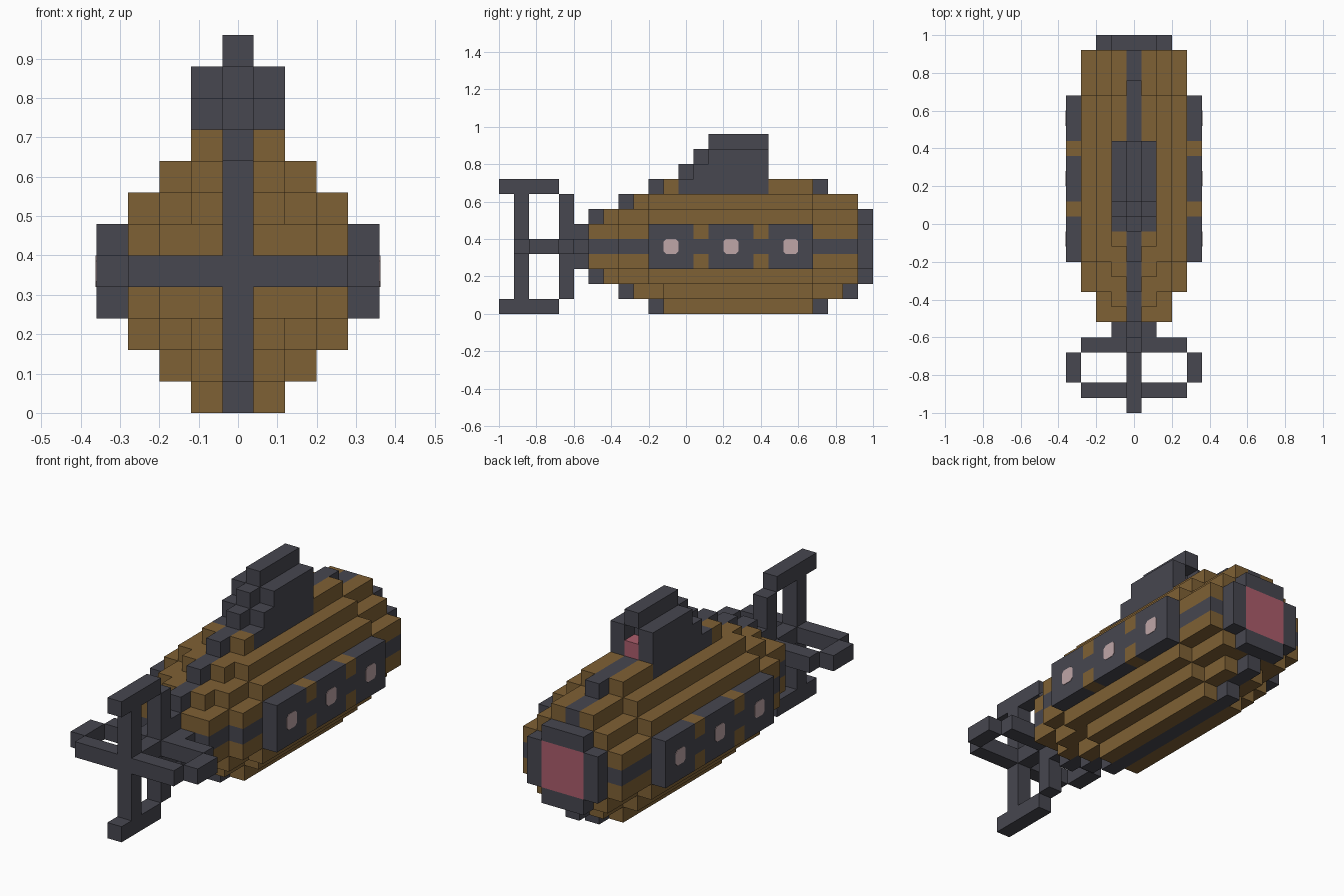
import bpy, bmesh
from mathutils import Matrix

cube = bpy.data.objects.get("Cube")
if cube:
    bpy.data.objects.remove(cube, do_unlink=True)

U = 0.08  # block size


def material(name, rgb):
    m = bpy.data.materials.new(name)
    m.use_nodes = True
    col = (*rgb, 1)
    m.diffuse_color = col
    bsdf = m.node_tree.nodes["Principled BSDF"]
    bsdf.inputs["Base Color"].default_value = col
    bsdf.inputs["Roughness"].default_value = 0.9
    return m


BROWN = material("ochre_brown", (0.212, 0.119, 0.035))
DARK = material("dark_slate", (0.063, 0.063, 0.080))
PINK = material("rose_glass", (0.41, 0.11, 0.15))
PALE = material("pale_porthole", (0.52, 0.38, 0.39))


def finish(name, bm, mat):
    me = bpy.data.meshes.new(name)
    bm.to_mesh(me)
    bm.free()
    me.materials.append(mat)
    ob = bpy.data.objects.new(name, me)
    bpy.context.collection.objects.link(ob)
    return ob


def blocks(name, mat, boxes):
    """Each box is (column first, last), (y start, end), (z start, end) in blocks.
    Columns above zero are repeated on the other side."""
    bm = bmesh.new()
    for (i0, i1), (j0, j1), (k0, k1) in boxes:
        spans = [(i0 - 0.5, i1 + 0.5)]
        if i0 > 0:
            spans.append((-i1 - 0.5, -i0 + 0.5))
        for a, b in spans:
            size = ((b - a) * U, (j1 - j0) * U, (k1 - k0) * U)
            mid = ((a + b) / 2 * U, (j0 + j1) / 2 * U - 1, (k0 + k1) / 2 * U)
            bmesh.ops.create_cube(bm, size=1, matrix=Matrix.LocRotScale(mid, None, size))
    return finish(name, bm, mat)


# Hull planks: level -> (start, end) along y for columns 0, 1, 2, 3
BELLY = [(6, 24), (7, 24), (8, 24), (10, 21)]
WAIST = [(5, 24), (6, 24), (6, 24), (8, 24)]
HULL = {
    0: [(10, 22), (11, 21)],
    1: [(8, 24), (9, 23), (11, 21)],
    2: BELLY,
    3: WAIST,
    4: [(5, 24), (5, 24), (6, 24), (8, 24)],
    5: WAIST,
    6: BELLY,
    7: [(8, 24), (9, 24), (10, 21)],
    8: [(10, 22)],
}
planks, trim = [], []
for k, row in HULL.items():
    for i, span in enumerate(row):
        (trim if i == 0 or k == 4 else planks).append(((i, i), span, (k, k + 1)))
# Roof planks in front of and behind the tower
planks += [((1, 1), (11, 12), (8, 9)), ((1, 1), (18, 21), (8, 9))]
blocks("hull_planks", BROWN, planks)
blocks("hull_trim", DARK, trim)

# End window with its frame
blocks("end_window_frame", DARK, [
    ((-1, 1), (24, 25), (2, 3)),
    ((-1, 1), (24, 25), (6, 7)),
    ((2, 2), (24, 25), (3, 6)),
])
blocks("end_window", PINK, [((-1, 1), (24, 25), (3, 6))])

# Stepped tower with an open hatch at the back
blocks("tower", DARK, [
    ((1, 1), (12, 18), (8, 9)),
    ((1, 1), (13, 18), (9, 10)),
    ((1, 1), (14, 18), (10, 11)),
    ((0, 0), (12, 17), (9, 10)),
    ((0, 0), (13, 17), (10, 11)),
    ((0, 0), (14, 18), (11, 12)),
])
blocks("tower_window", PINK, [((0, 0), (17, 18), (9, 10))])

# Side panels with brown notches
panel, notches = [((4, 4), (10, 21), (4, 5))], []
for k in (3, 5):
    for a, b in ((10, 13), (14, 17), (18, 21)):
        panel.append(((4, 4), (a, b), (k, k + 1)))
    for j in (13, 17):
        notches.append(((4, 4), (j, j + 1), (k, k + 1)))
blocks("side_panels", DARK, panel)
blocks("panel_notches", BROWN, notches)

# Portholes: thin plates with clipped corners
bm = bmesh.new()
h, c = U / 2, U / 2 - 0.014
outline = [(h, -c), (h, c), (c, h), (-c, h), (-h, c), (-h, -c), (-c, -h), (c, -h)]
for side in (1, -1):
    for j in (11, 15, 19):
        y0, z0 = (j + 0.5) * U - 1, 4.5 * U
        f = bm.faces.new([bm.verts.new((side * 0.358, y0 + y, z0 + z)) for y, z in outline])
        out = bmesh.ops.extrude_face_region(bm, geom=[f])["geom"]
        for v in out:
            if isinstance(v, bmesh.types.BMVert):
                v.co.x += side * 0.004
bmesh.ops.recalc_face_normals(bm, faces=bm.faces)
finish("portholes", bm, PALE)

# Tail: axle, two crosses and the fin tips joining them
blocks("tail_axle", DARK, [((0, 0), (2, 4), (4, 5))])
cross = []
for j in (1, 4):
    cross += [((0, 0), (j, j + 1), (1, 8)), ((1, 3), (j, j + 1), (4, 5))]
blocks("tail_crosses", DARK, cross)
blocks("tail_fin_tips", DARK, [
    ((0, 0), (0, 4), (0, 1)),
    ((0, 0), (0, 4), (8, 9)),
    ((4, 4), (2, 4), (4, 5)),
])
